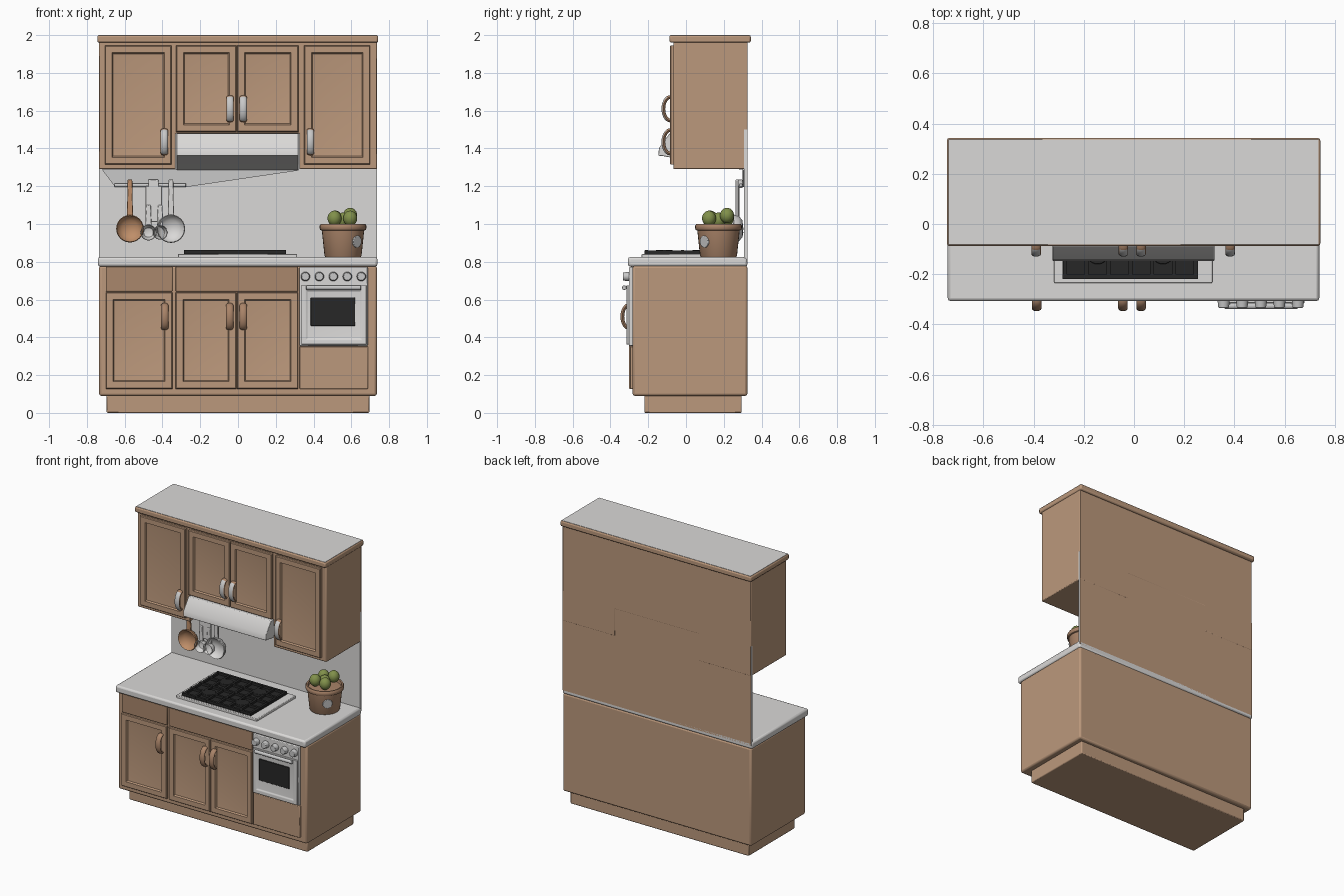
import bpy, bmesh, math
from mathutils import Vector, Matrix

if "Cube" in bpy.data.objects:
    bpy.data.objects.remove(bpy.data.objects["Cube"])


def mat(name, r, g, b):
    m = bpy.data.materials.new(name)
    m.diffuse_color = (r, g, b, 1)
    m.use_nodes = True
    m.node_tree.nodes["Principled BSDF"].inputs["Base Color"].default_value = m.diffuse_color
    return m


WOOD = mat("wood", 0.50, 0.315, 0.20)
DRAWER = mat("drawer wood", 0.40, 0.245, 0.15)
WHITE = mat("white", 0.70, 0.69, 0.68)
METAL = mat("grey metal", 0.58, 0.58, 0.58)
BLACK = mat("black iron", 0.02, 0.02, 0.02)
CLAY = mat("clay", 0.40, 0.23, 0.14)
SPOON = mat("spoon wood", 0.52, 0.27, 0.14)
GREEN = mat("green", 0.22, 0.28, 0.07)


def finish(bm, name, mats, rule=None, bevel=0, angle=40):
    """Turn a bmesh into an object; rule(face) picks the material slot."""
    bmesh.ops.recalc_face_normals(bm, faces=bm.faces)
    if rule:
        for f in bm.faces:
            f.material_index = rule(f)
    me = bpy.data.meshes.new(name)
    bm.to_mesh(me)
    bm.free()
    ob = bpy.data.objects.new(name, me)
    bpy.context.collection.objects.link(ob)
    for m in mats if isinstance(mats, (list, tuple)) else [mats]:
        me.materials.append(m)
    if bevel:
        mod = ob.modifiers.new("bevel", 'BEVEL')
        mod.width, mod.segments = bevel, 2
    bpy.ops.object.select_all(action='DESELECT')
    ob.select_set(True)
    bpy.context.view_layer.objects.active = ob
    bpy.ops.object.shade_smooth_by_angle(angle=math.radians(angle))
    return ob


def cube(x0, x1, y0, y1, z0, z1):
    bm = bmesh.new()
    m = Matrix.Translation(((x0 + x1) / 2, (y0 + y1) / 2, (z0 + z1) / 2)) @ Matrix.Diagonal((x1 - x0, y1 - y0, z1 - z0, 1))
    bmesh.ops.create_cube(bm, size=1, matrix=m)
    return bm


def box(name, dims, mats, bevel=0, rule=None):
    return finish(cube(*dims), name, mats, rule, bevel)


def prism(name, pts, axis, a, b, mats, bevel=0):
    """Extrude a polygon along x (pts are y,z) or y (pts are x,z)."""
    bm = bmesh.new()
    co = (lambda p: (a, p[0], p[1])) if axis == 'x' else (lambda p: (p[0], a, p[1]))
    f = bm.faces.new([bm.verts.new(co(p)) for p in pts])
    r = bmesh.ops.extrude_face_region(bm, geom=[f])
    d = Vector((b - a, 0, 0)) if axis == 'x' else Vector((0, b - a, 0))
    bmesh.ops.translate(bm, vec=d, verts=[v for v in r['geom'] if isinstance(v, bmesh.types.BMVert)])
    return finish(bm, name, mats, None, bevel)


def lathe(name, prof, center, mats, steps=32):
    bm = bmesh.new()
    vs = [bm.verts.new((r, 0, z)) for r, z in prof]
    es = [bm.edges.new(p) for p in zip(vs, vs[1:])]
    bmesh.ops.spin(bm, geom=vs + es, cent=(0, 0, 0), axis=(0, 0, 1), angle=2 * math.pi, steps=steps)
    bmesh.ops.remove_doubles(bm, verts=bm.verts, dist=1e-4)
    bmesh.ops.translate(bm, vec=center, verts=bm.verts)
    return finish(bm, name, mats)


def ball(name, c, r, mats, scale=(1, 1, 1)):
    bm = bmesh.new()
    bmesh.ops.create_uvsphere(bm, u_segments=24, v_segments=14, radius=r,
                              matrix=Matrix.Translation(c) @ Matrix.Diagonal((*scale, 1)))
    return finish(bm, name, mats)


def cyl(name, c, r, depth, mats, rot=(1, 0, 0), r2=None):
    """Cylinder along the given direction."""
    bm = bmesh.new()
    q = Vector((0, 0, 1)).rotation_difference(Vector(rot)).to_matrix().to_4x4()
    bmesh.ops.create_cone(bm, cap_ends=True, segments=24, radius1=r, radius2=r2 or r, depth=depth,
                          matrix=Matrix.Translation(c) @ q)
    return finish(bm, name, mats, None, 0.003)


def door(name, x0, x1, z0, z1, y0, y1):
    """Panelled door with a recessed sloping field."""
    bm = cube(x0, x1, y0, y1, z0, z1)
    f = min(bm.faces, key=lambda f: f.calc_center_median().y)
    bmesh.ops.inset_region(bm, faces=[f], thickness=0.006, depth=0.005)
    bmesh.ops.inset_region(bm, faces=[f], thickness=0.048)
    bmesh.ops.inset_region(bm, faces=[f], thickness=0.008, depth=-0.012)
    bmesh.ops.inset_region(bm, faces=[f], thickness=0.035, depth=-0.004)
    return finish(bm, name, WOOD, None, 0, 30)


def handle(name, x, z, y, inlay):
    """Flat arched pull swept around half an ellipse."""
    bm = bmesh.new()
    rings = []
    n, k = 14, 12
    for i in range(n + 1):
        t = math.pi * i / n
        c = Vector((x, y - 0.037 * math.sin(t), z + 0.062 * math.cos(t)))
        out = Vector((0, -math.sin(t), math.cos(t)))
        rings.append([bm.verts.new(c + Vector((0.019 * math.cos(2 * math.pi * j / k), 0, 0))
                                   + out * 0.010 * math.sin(2 * math.pi * j / k)) for j in range(k)])
    for a, b in zip(rings, rings[1:]):
        for j in range(k):
            bm.faces.new((a[j], a[(j + 1) % k], b[(j + 1) % k], b[j]))
    bm.faces.new(rings[0])
    bm.faces.new(rings[-1])
    return finish(bm, name, [CLAY, METAL], lambda f: int(inlay and f.normal.y < -0.5))


# lower cabinet, plinth and counter
box("plinth", (-0.695, 0.695, -0.22, 0.295, 0, 0.095), WOOD, 0.006)
box("lower_cabinet", (-0.735, 0.735, -0.283, 0.325, 0.09, 0.78), WOOD, 0.012)
box("countertop", (-0.742, 0.738, -0.307, 0.325, 0.775, 0.825), WHITE, 0.012)
box("backsplash", (-0.735, 0.735, 0.308, 0.325, 0.80, 1.50), [WHITE, WOOD], 0, lambda f: int(f.normal.y > 0.5))

# upper cabinet: inverted U with a gap for the hood
prism("upper_cabinet", [(-0.735, 1.29), (-0.33, 1.29), (-0.33, 1.48), (0.325, 1.48), (0.325, 1.29),
                        (0.735, 1.29), (0.735, 1.97), (-0.735, 1.97)], 'y', -0.066, 0.326, WOOD, 0.005)
box("cornice", (-0.745, 0.742, -0.088, 0.343, 1.96, 2.0), WOOD, 0.01)
box("cornice_top", (-0.738, 0.735, -0.081, 0.336, 1.992, 2.001), WHITE)

# doors
for i, (a, b, z) in enumerate([(-0.705, -0.352, 1.315), (-0.328, -0.008, 1.487), (-0.004, 0.32, 1.487), (0.35, 0.70, 1.315)]):
    door("upper_door_%d" % i, a, b, z, 1.945, -0.08, -0.06)
for i, (a, b) in enumerate([(-0.70, -0.347), (-0.33, -0.009), (-0.005, 0.318)]):
    door("lower_door_%d" % i, a, b, 0.127, 0.638, -0.297, -0.28)
for i, (a, b) in enumerate([(-0.70, -0.347), (-0.33, 0.318)]):
    box("drawer_%d" % i, (a, b, -0.295, -0.28, 0.643, 0.774), DRAWER, 0.004)
box("oven_lower_panel", (0.325, 0.688, -0.297, -0.28, 0.127, 0.352), WOOD, 0.004)

# handles
for i, (x, z) in enumerate([(-0.39, 1.435), (-0.042, 1.61), (0.028, 1.61), (0.383, 1.435)]):
    handle("upper_handle_%d" % i, x, z, -0.083, True)
for i, x in enumerate([-0.388, -0.044, 0.028]):
    handle("lower_handle_%d" % i, x, 0.51, -0.30, False)

# hood with sloping underside
prism("hood", [(-0.06, 1.479), (-0.088, 1.479), (-0.143, 1.402), (-0.147, 1.362), (-0.125, 1.36),
               (0.308, 1.285), (0.308, 1.479)], 'x', -0.325, 0.32, WHITE, 0.003)
prism("rail_plate", [(-0.72, 1.288), (-0.65, 1.195), (-0.28, 1.195), (0.32, 1.283), (0.32, 1.292)], 'y', 0.298, 0.31, METAL)
cyl("utensil_rail", (-0.465, 0.290, 1.205), 0.010, 0.38, METAL)

# oven
box("oven_body", (0.325, 0.687, -0.302, -0.27, 0.355, 0.772), WHITE, 0.005)
bm = cube(0.335, 0.68, -0.315, -0.30, 0.362, 0.675)
front = min(bm.faces, key=lambda f: f.calc_center_median().y)
bmesh.ops.inset_region(bm, faces=[front], thickness=0.035)
bmesh.ops.inset_region(bm, faces=[front], thickness=0.012, depth=-0.006)
finish(bm, "oven_door", WHITE, None, 0.003)
box("oven_window", (0.385, 0.62, -0.316, -0.308, 0.46, 0.612), BLACK, 0.003)
cyl("oven_handle", (0.506, -0.327, 0.663), 0.012, 0.29, METAL)
for x in (0.375, 0.635):
    box("oven_handle_post", (x - 0.01, x + 0.01, -0.327, -0.30, 0.655, 0.671), METAL)
for i, x in enumerate([0.357, 0.431, 0.505, 0.579, 0.653]):
    cyl("oven_knob_%d" % i, (x, -0.317, 0.722), 0.025, 0.034, METAL, (0, -1, 0), 0.021)

# cooktop
box("cooktop_tray", (-0.318, 0.312, -0.235, 0.20, 0.82, 0.842), WHITE, 0.004)
box("cooktop_plate", (-0.285, 0.255, -0.22, 0.185, 0.835, 0.846), BLACK)
for i in range(7):
    x = -0.275 + i * 0.0867
    box("grate_bar_long_%d" % i, (x - 0.008, x + 0.008, -0.22, 0.185, 0.845, 0.860), BLACK)
for i in range(5):
    y = -0.21 + i * 0.096
    box("grate_bar_cross_%d" % i, (-0.285, 0.255, y - 0.008, y + 0.008, 0.845, 0.862), BLACK)
for x in (-0.145, 0.115):
    for y in (-0.115, 0.08):
        cyl("burner", (x, y, 0.852), 0.045, 0.022, BLACK, (0, 0, 1))

# flower pot with round plants
PX, PY = 0.556, 0.172
lathe("pot", [(0, 0.823), (0.092, 0.823), (0.098, 0.832), (0.112, 0.965), (0.120, 0.968), (0.124, 0.978),
              (0.124, 0.990), (0.118, 1.0), (0.108, 0.998), (0.104, 0.98), (0, 0.985)], (PX, PY, 0), CLAY)
d = Vector((math.sin(0.78), -math.cos(0.78), -0.08))
cyl("pot_spot", Vector((PX, PY, 0.915)) + d * 0.105, 0.032, 0.009, METAL, d)
for i, (x, y, z) in enumerate([(-0.045, -0.042, 1.03), (0.038, -0.05, 1.03), (0.038, 0.045, 1.045),
                               (-0.04, 0.045, 1.03), (0.0, 0.0, 1.02)]):
    ball("cactus_%d" % i, (PX + x, PY + y, z), 0.037, GREEN, (1, 1, 1.1))


# hanging utensils
def spoon(name, x, z, r, top, m):
    bm = bmesh.new()
    # shallow open bowl swept from a short profile, facing forward
    prof = [(0, 0.02), (0.6, 0.012), (0.85, -0.008), (0.95, -0.02), (1, -0.014), (0.9, 0.012), (0.6, 0.03), (0, 0.036)]
    vs = [bm.verts.new((p * r, d, 0)) for p, d in prof]
    es = [bm.edges.new(p) for p in zip(vs, vs[1:])]
    bmesh.ops.spin(bm, geom=vs + es, cent=(0, 0, 0), axis=(0, 1, 0), angle=2 * math.pi, steps=24)
    bmesh.ops.remove_doubles(bm, verts=bm.verts, dist=1e-4)
    bmesh.ops.translate(bm, vec=(x, 0.268, z), verts=bm.verts)
    finish(bm, name + "_bowl", m)
    prism(name + "_handle", [(x - 0.016, z + r * 0.85), (x + 0.016, z + r * 0.85), (x + 0.012, top), (x - 0.012, top)],
          'y', 0.262, 0.278, m, 0.004)


spoon("wooden_spoon", -0.572, 0.975, 0.073, 1.235, SPOON)
spoon("ladle", -0.355, 0.975, 0.075, 1.235, WHITE)
spoon("small_spoon_left", -0.474, 0.955, 0.042, 1.10, WHITE)
spoon("small_spoon_right", -0.412, 0.955, 0.038, 1.10, WHITE)
box("spatula", (-0.49, -0.402, 0.268, 0.284, 1.01, 1.20), WHITE, 0.004)
box("spatula_hook", (-0.475, -0.42, 0.268, 0.30, 1.19, 1.235), WHITE, 0.004)
